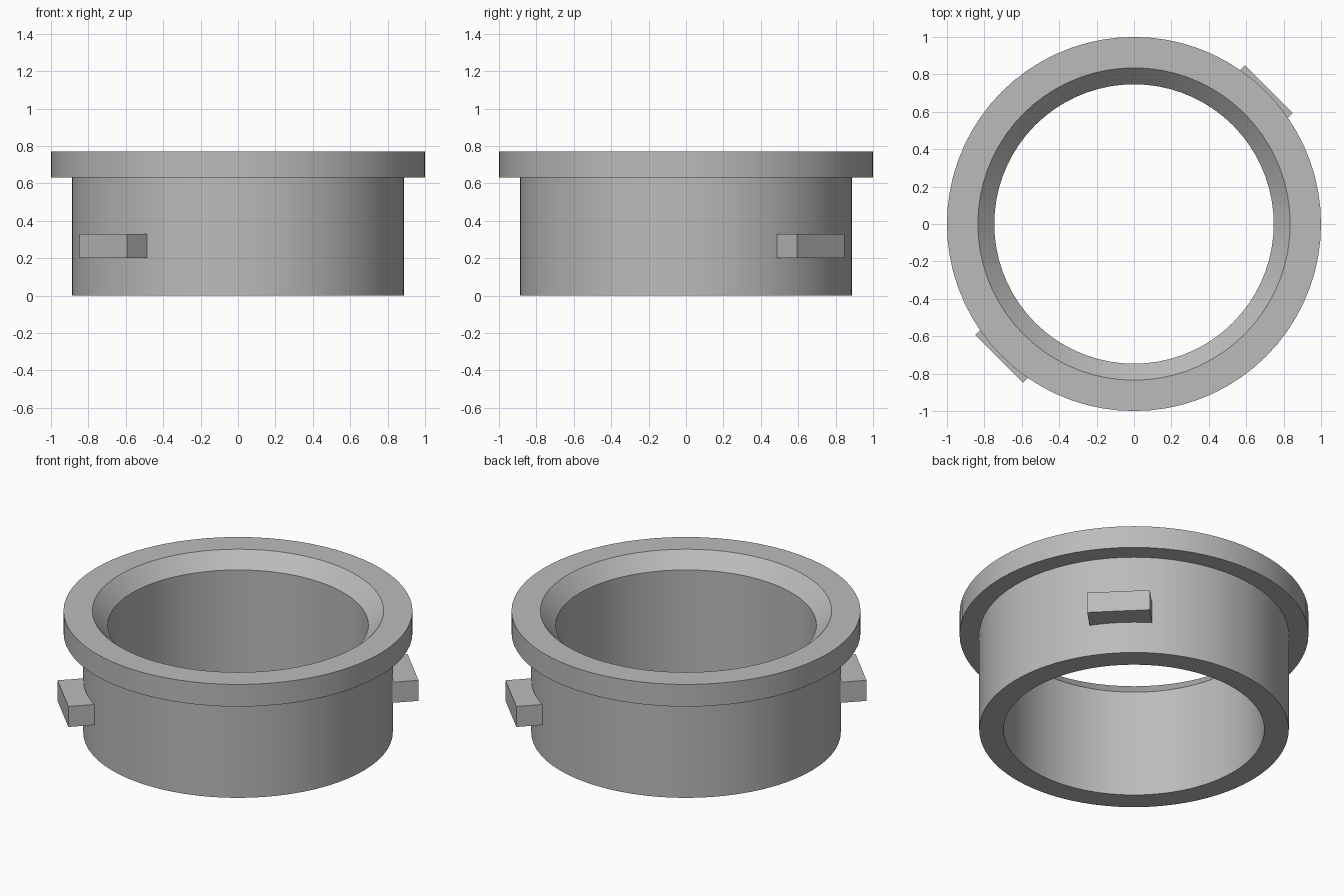
import bpy
import bmesh
from math import radians, cos, sin, pi
from mathutils import Matrix

SEGMENTS = 72

cube = bpy.data.objects.get("Cube")
if cube:
    bpy.data.objects.remove(cube, do_unlink=True)

grey = bpy.data.materials.new("plain grey")
grey.use_nodes = True
colour = (0.5, 0.5, 0.5, 1)
grey.diffuse_color = colour
grey.node_tree.nodes["Principled BSDF"].inputs["Base Color"].default_value = colour


def make_object(name, bm):
    bmesh.ops.recalc_face_normals(bm, faces=bm.faces)
    mesh = bpy.data.meshes.new(name)
    bm.to_mesh(mesh)
    bm.free()
    mesh.materials.append(grey)
    obj = bpy.data.objects.new(name, mesh)
    bpy.context.collection.objects.link(obj)
    return obj


def lathe(name, profile):
    """Revolve a closed (radius, height) profile around z."""
    bm = bmesh.new()
    rings = []
    for i in range(SEGMENTS):
        a = 2 * pi * i / SEGMENTS
        rings.append([bm.verts.new((r * cos(a), r * sin(a), z)) for r, z in profile])
    n = len(profile)
    for i, ring in enumerate(rings):
        following = rings[(i + 1) % SEGMENTS]
        for j in range(n):
            k = (j + 1) % n
            bm.faces.new((ring[j], following[j], following[k], ring[k]))
    return make_object(name, bm)


# Flanged sleeve with a chamfered mouth
sleeve = lathe("flanged_sleeve", [
    (0.747, 0), (0.887, 0), (0.887, 0.63), (1, 0.63),
    (1, 0.77), (0.835, 0.77), (0.747, 0.68),
])
bpy.context.view_layer.objects.active = sleeve
sleeve.select_set(True)
bpy.ops.object.shade_smooth_by_angle(angle=radians(30))

# Two opposite locking lugs, set into the sleeve wall
for name, angle in (("back_left_lug", 45), ("front_right_lug", 225)):
    bm = bmesh.new()
    bmesh.ops.create_cube(bm, size=1, matrix=(
        Matrix.Rotation(radians(angle), 4, "Z")
        @ Matrix.Translation((0.919, 0, 0.265))
        @ Matrix.Diagonal((0.2, 0.36, 0.13, 1))))
    make_object(name, bm)
